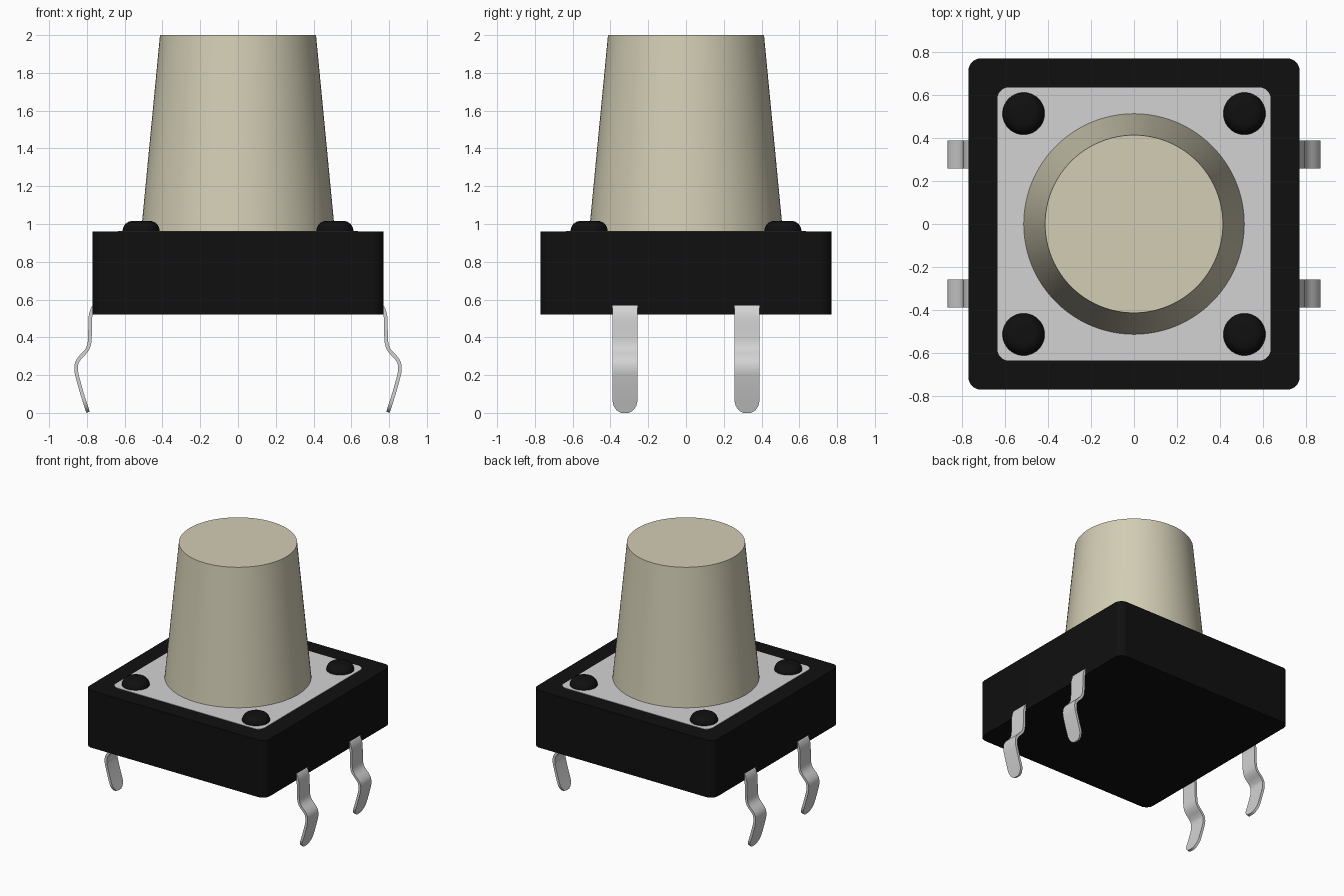
import bpy, bmesh, math
from mathutils import Vector

if "Cube" in bpy.data.objects:
    bpy.data.objects.remove(bpy.data.objects["Cube"])


def material(name, rgb):
    m = bpy.data.materials.new(name)
    m.diffuse_color = (*rgb, 1)
    m.use_nodes = True
    m.node_tree.nodes["Principled BSDF"].inputs["Base Color"].default_value = m.diffuse_color
    return m


BLACK = material("black plastic", (0.005, 0.005, 0.005))
METAL = material("grey metal", (0.65, 0.65, 0.65))
BEIGE = material("beige plastic", (0.65, 0.61, 0.46))


def finish(bm, name, mat):
    bmesh.ops.recalc_face_normals(bm, faces=bm.faces)
    me = bpy.data.meshes.new(name)
    bm.to_mesh(me)
    bm.free()
    me.materials.append(mat)
    me.shade_smooth()
    me.set_sharp_from_angle(angle=math.radians(35))
    ob = bpy.data.objects.new(name, me)
    bpy.context.collection.objects.link(ob)
    return ob


def loft(rings, name, mat):
    """Join equal-sized rings of points with quads and cap both ends."""
    bm = bmesh.new()
    vs = [[bm.verts.new(p) for p in ring] for ring in rings]
    n = len(vs[0])
    for a, b in zip(vs, vs[1:]):
        for i in range(n):
            j = (i + 1) % n
            bm.faces.new((a[i], a[j], b[j], b[i]))
    bm.faces.new(vs[0])
    bm.faces.new(vs[-1])
    return finish(bm, name, mat)


def rounded_block(name, half, radius, z0, z1, mat, seg=8):
    outline = []
    for k, (sx, sy) in enumerate(((1, 1), (-1, 1), (-1, -1), (1, -1))):
        for i in range(seg + 1):
            a = math.pi / 2 * (k + i / seg)
            outline.append((sx * (half - radius) + radius * math.cos(a),
                            sy * (half - radius) + radius * math.sin(a)))
    return loft([[(x, y, z) for x, y in outline] for z in (z0, z1)], name, mat)


def turned(name, profile, cx, cy, seg, mat):
    rings = [[(cx + r * math.cos(2 * math.pi * i / seg),
               cy + r * math.sin(2 * math.pi * i / seg), z) for i in range(seg)]
             for r, z in profile]
    return loft(rings, name, mat)


# Housing, cover plate and tapered button
rounded_block("housing", 0.77, 0.06, 0.52, 0.96, BLACK)
rounded_block("cover_plate", 0.635, 0.055, 0.955, 0.963, METAL)
turned("button", [(0.513, 0.958), (0.413, 2.0)], 0, 0, 96, BEIGE)

# Domed corner rivets
DOME = [(0.098, 0.955)] + [
    (0.045 + 0.053 * math.cos(a), 0.963 + 0.053 * math.sin(a))
    for a in (math.pi / 2 * i / 8 for i in range(9))]
for sx in (-1, 1):
    for sy in (-1, 1):
        turned("rivet", DOME, sx * 0.513, sy * 0.513, 40, BLACK)

# Bent legs: centre line in x and z, swept as a flat strip with a round tip
PATH = [Vector(p) for p in (
    (0.755, 0.575), (0.772, 0.545), (0.782, 0.50), (0.784, 0.40), (0.79, 0.355),
    (0.806, 0.325), (0.836, 0.293), (0.853, 0.265), (0.857, 0.23), (0.85, 0.19),
    (0.825, 0.10), (0.794, 0.003))]
HALF_W, HALF_T = 0.065, 0.0095


def smooth_path(pts, steps):
    ext = [2 * pts[0] - pts[1]] + pts + [2 * pts[-1] - pts[-2]]
    out = []
    for a, b, c, d in zip(ext, ext[1:], ext[2:], ext[3:]):
        for i in range(steps):
            t = i / steps
            out.append(0.5 * (2 * b + (c - a) * t + (2 * a - 5 * b + 4 * c - d) * t ** 2
                              + (3 * b - a - 3 * c + d) * t ** 3))
    # finer sampling toward the round tip
    last = out.pop()
    return out + [last.lerp(pts[-1], f) for f in (0, 0.3, 0.55, 0.75, 0.9, 0.97, 1)]


LINE = smooth_path(PATH, 5)


def leg(sx, y):
    rings = []
    for i, p in enumerate(LINE):
        t = (LINE[min(i + 1, len(LINE) - 1)] - LINE[max(i - 1, 0)]).normalized()
        n = Vector((-t.y, t.x)) * HALF_T
        w = HALF_W
        if p.y < HALF_W:
            w = max(0.008, math.sqrt(HALF_W ** 2 - (HALF_W - p.y) ** 2))
        a, b = p + n, p - n
        rings.append([(sx * q.x, y + s * w, max(q.y, 0))
                      for q, s in ((a, -1), (a, 1), (b, 1), (b, -1))])
    loft(rings, "leg", METAL)


for sx in (-1, 1):
    for y in (-0.323, 0.323):
        leg(sx, y)
